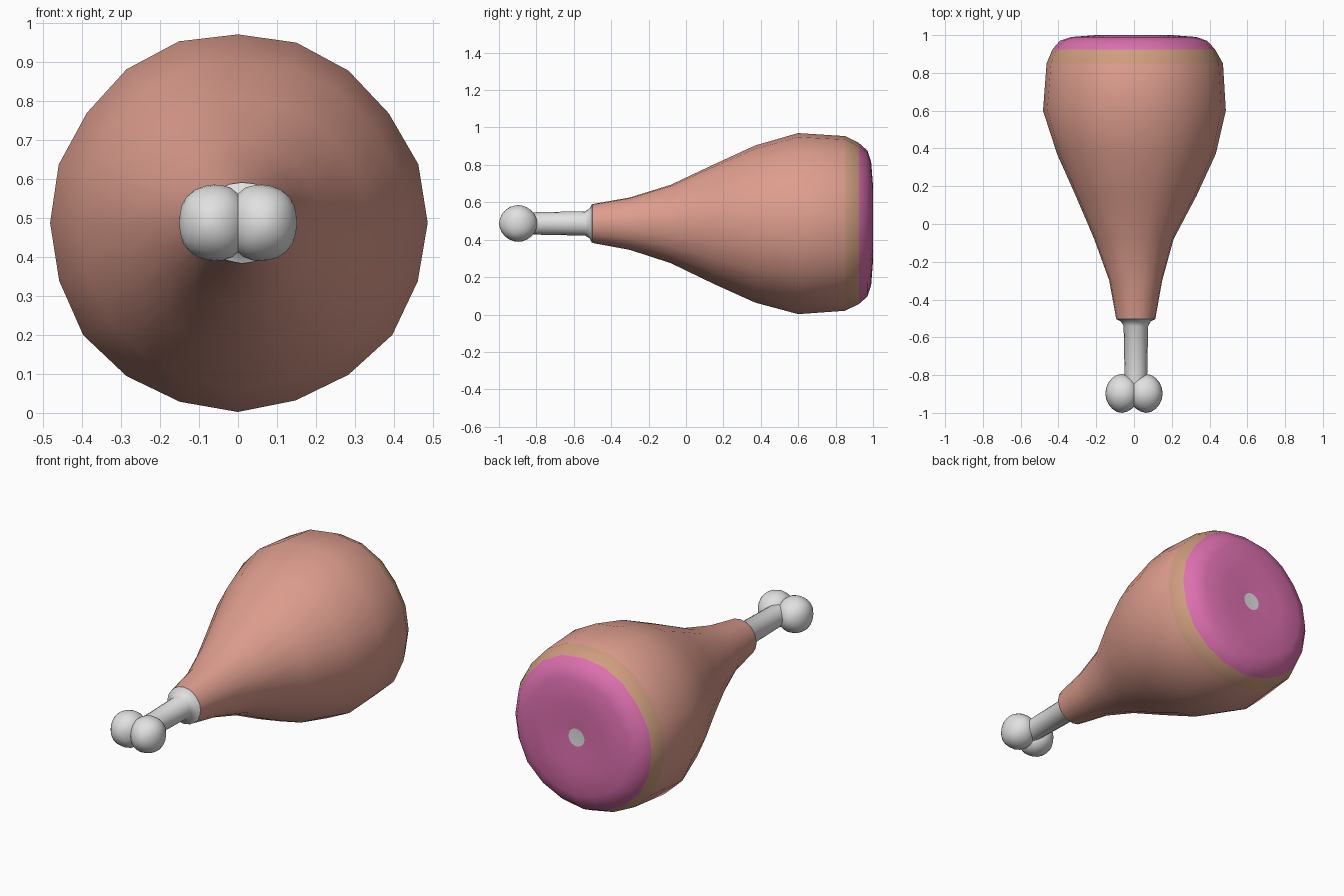
import bpy, bmesh, math
from mathutils import Matrix

if "Cube" in bpy.data.objects:
    bpy.data.objects.remove(bpy.data.objects["Cube"], do_unlink=True)

AXIS_Z = 0.487
SIDES = 20


def material(name, rgb):
    m = bpy.data.materials.new(name)
    m.use_nodes = True
    m.diffuse_color = (*rgb, 1)
    m.node_tree.nodes["Principled BSDF"].inputs["Base Color"].default_value = (*rgb, 1)
    return m


skin = material("roasted skin", (0.73, 0.34, 0.27))
fat = material("tan rim", (0.62, 0.34, 0.21))
flesh = material("pink flesh", (0.72, 0.16, 0.43))
bone = material("bone white", (0.75, 0.75, 0.75))


def finish(name, bm, mats, angle):
    bmesh.ops.recalc_face_normals(bm, faces=bm.faces)
    mesh = bpy.data.meshes.new(name)
    bm.to_mesh(mesh)
    bm.free()
    for m in mats:
        mesh.materials.append(m)
    obj = bpy.data.objects.new(name, mesh)
    bpy.context.collection.objects.link(obj)
    bpy.ops.object.select_all(action='DESELECT')
    obj.select_set(True)
    bpy.context.view_layer.objects.active = obj
    bpy.ops.object.shade_smooth_by_angle(angle=math.radians(angle))
    return obj


def lathe(name, profile, mats, sides, wobble=0.0, angle=60):
    """Rings along y: (y, radius, x offset, material of the band that follows)."""
    bm = bmesh.new()
    rings = []
    for y, r, dx, _ in profile:
        ring = []
        for i in range(sides):
            a = math.tau * i / sides
            k = r * (1 + wobble * math.sin(3 * a + 4 * y) + wobble * math.sin(7 * a))
            ring.append(bm.verts.new((dx + k * math.cos(a), y, AXIS_Z + k * math.sin(a))))
        rings.append(ring)
    for n in range(len(rings) - 1):
        for i in range(sides):
            j = (i + 1) % sides
            f = bm.faces.new((rings[n][i], rings[n][j], rings[n + 1][j], rings[n + 1][i]))
            f.material_index = profile[n][3]
    bm.faces.new(rings[0]).material_index = len(mats) - 1
    bm.faces.new(rings[-1]).material_index = len(mats) - 1
    return finish(name, bm, mats, angle)


# Meat: skin, tan rim, pink cut face and the round bone end in its middle
lathe("meat", [
    (-0.50, 0.104, 0.01, 0),
    (-0.30, 0.14, 0.01, 0),
    (-0.08, 0.21, 0.0, 0),
    (0.15, 0.32, 0.01, 0),
    (0.37, 0.42, 0.01, 0),
    (0.60, 0.484, 0.0, 0),
    (0.85, 0.467, 0.005, 1),
    (0.925, 0.43, 0.0, 2),
    (0.97, 0.39, 0.0, 2),
    (0.99, 0.33, 0.0, 2),
    (1.0, 0.2, 0.0, 2),
    (0.987, 0.05, 0.0, 2),
], [skin, fat, flesh, bone], SIDES, wobble=0.007)

# Bone shaft with a flared collar against the meat
lathe("bone_shaft", [
    (-0.90, 0.055, 0.01, 0),
    (-0.80, 0.06, 0.01, 0),
    (-0.54, 0.065, 0.01, 0),
    (-0.515, 0.08, 0.01, 0),
    (-0.503, 0.104, 0.01, 0),
    (-0.49, 0.09, 0.01, 0),
], [bone], 16)

# Pair of rounded knuckles, meeting in a crease
for name, side in (("left_knuckle", 1), ("right_knuckle", -1)):
    bm = bmesh.new()
    bmesh.ops.create_icosphere(bm, subdivisions=3, radius=0.1)
    for v in bm.verts:
        v.co *= 1 + 0.025 * math.sin(40 * v.co.x + 1) * math.cos(35 * v.co.z)
    bmesh.ops.transform(bm, verts=bm.verts, matrix=Matrix.Translation(
        (side * 0.062, -0.897, AXIS_Z)) @ Matrix.Diagonal((0.92 * side, 1.01, 1, 1)))
    finish(name, bm, [bone], 60)
